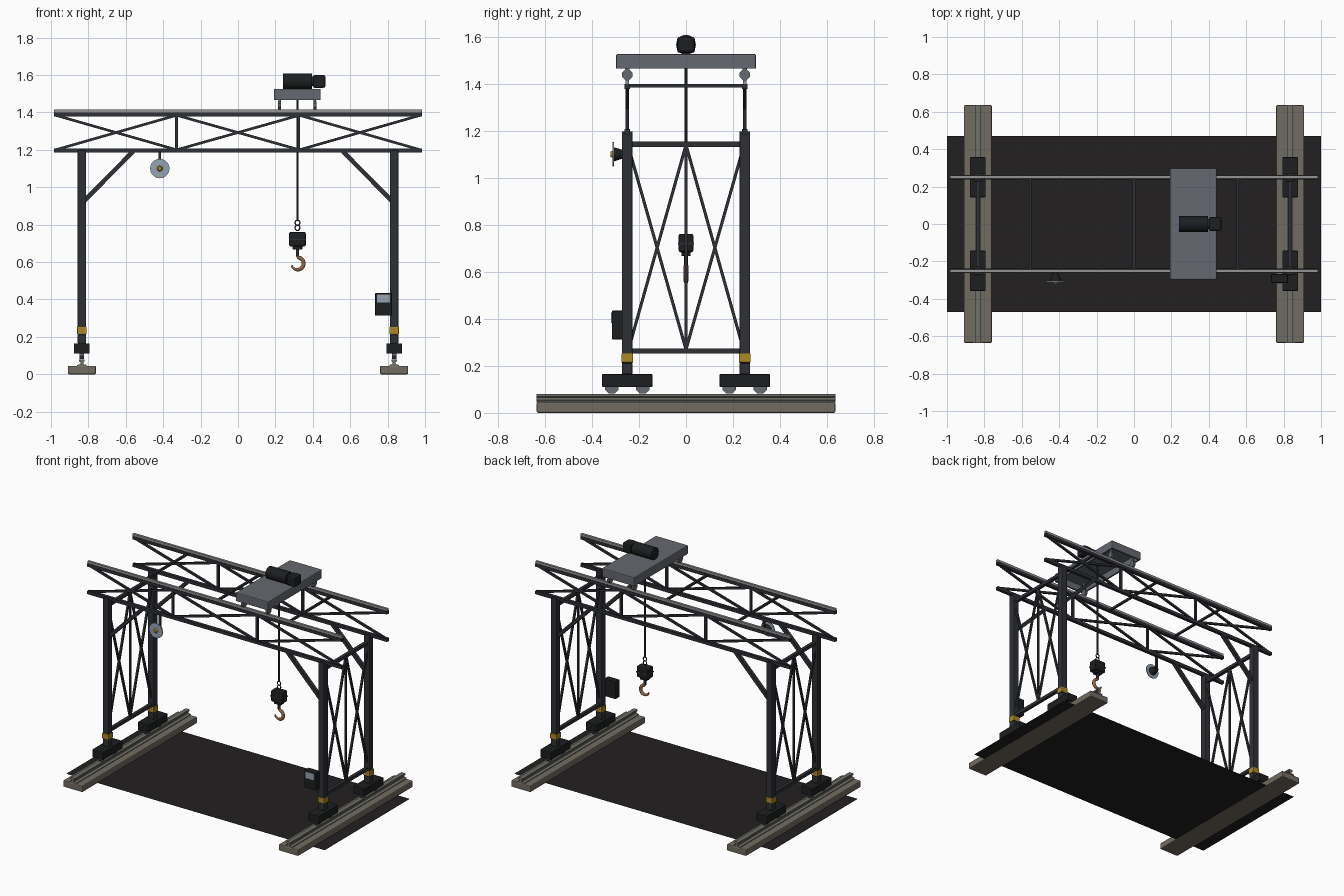
import bpy, bmesh, math
from mathutils import Vector, Matrix

if "Cube" in bpy.data.objects:
    bpy.data.objects.remove(bpy.data.objects["Cube"])

def mat(name, r, g, b):
    m = bpy.data.materials.new(name)
    m.diffuse_color = (r, g, b, 1)
    m.use_nodes = True
    m.node_tree.nodes["Principled BSDF"].inputs["Base Color"].default_value = m.diffuse_color
    return m

STEEL = mat("dark_steel", .028, .030, .036)
BLACK = mat("black_metal", .012, .013, .014)
CONC = mat("concrete", .17, .15, .12)
RAIL = mat("rail_steel", .16, .16, .14)
GREY = mat("grey_paint", .13, .14, .16)
GALV = mat("galvanised", .30, .30, .30)
YELLOW = mat("yellow_paint", .42, .25, .02)
COPPER = mat("hook_copper", .30, .13, .06)
GLASS = mat("pale_glass", .30, .37, .45)
FLOOR = mat("dark_floor", .016, .014, .015)

def finish(name, bm, m, bevel=0, smooth=False):
    bmesh.ops.recalc_face_normals(bm, faces=bm.faces)
    me = bpy.data.meshes.new(name)
    bm.to_mesh(me)
    bm.free()
    ob = bpy.data.objects.new(name, me)
    bpy.context.collection.objects.link(ob)
    me.materials.append(m)
    if bevel:
        b = ob.modifiers.new("bevel", 'BEVEL')
        b.width, b.segments = bevel, 2
    if smooth:
        bpy.ops.object.select_all(action='DESELECT')
        ob.select_set(True)
        bpy.context.view_layer.objects.active = ob
        bpy.ops.object.shade_smooth_by_angle(angle=math.radians(35))
    return ob

def box(name, x, y, z, m, bevel=0):
    """Box from (min, max) ranges."""
    bm = bmesh.new()
    c = Vector([(a + b) / 2 for a, b in (x, y, z)])
    s = [b - a for a, b in (x, y, z)]
    bmesh.ops.create_cube(bm, size=1, matrix=Matrix.Translation(c) @ Matrix.Diagonal((*s, 1)))
    return finish(name, bm, m, bevel)

def frame(p, q):
    p, q = Vector(p), Vector(q)
    d = q - p
    up = Vector((0, 1, 0)) if abs(d.normalized().y) < .9 else Vector((0, 0, 1))
    zc = d.normalized()
    xc = up.cross(zc).normalized()
    yc = zc.cross(xc)
    R = Matrix((xc, yc, zc)).transposed().to_4x4()
    return Matrix.Translation((p + q) / 2) @ R, d.length

def bar(name, p, q, w, m=STEEL, bevel=0):
    M, L = frame(p, q)
    bm = bmesh.new()
    bmesh.ops.create_cube(bm, size=1, matrix=M @ Matrix.Diagonal((w, w, L, 1)))
    return finish(name, bm, m, bevel)

def rod(name, p, q, r, m, sides=16, r2=None, turn=0, smooth=True):
    M, L = frame(p, q)
    bm = bmesh.new()
    bmesh.ops.create_cone(bm, cap_ends=True, segments=sides, radius1=r, radius2=r if r2 is None else r2,
                          depth=L, matrix=M @ Matrix.Rotation(turn, 4, 'Z'))
    return finish(name, bm, m, 0, smooth)

def extrude_y(name, pts, x0, y0, y1, m):
    """Closed x-z profile extruded along y."""
    bm = bmesh.new()
    f = bm.faces.new([bm.verts.new((x0 + x, y0, z)) for x, z in pts])
    r = bmesh.ops.extrude_face_region(bm, geom=[f])
    bmesh.ops.translate(bm, vec=(0, y1 - y0, 0), verts=[v for v in r['geom'] if isinstance(v, bmesh.types.BMVert)])
    return finish(name, bm, m)

def tube(name, pts, r, m, cyclic=False, radii=None):
    cu = bpy.data.curves.new(name, 'CURVE')
    cu.dimensions, cu.bevel_depth, cu.bevel_resolution, cu.use_fill_caps = '3D', r, 3, True
    s = cu.splines.new('POLY')
    s.points.add(len(pts) - 1)
    for i, p in enumerate(pts):
        s.points[i].co = (*p, 1)
        s.points[i].radius = radii[i] if radii else 1
    s.use_cyclic_u = cyclic
    s.use_smooth = True
    ob = bpy.data.objects.new(name, cu)
    bpy.context.collection.objects.link(ob)
    cu.materials.append(m)
    return ob

# Floor sheet
bm = bmesh.new()
bmesh.ops.create_grid(bm, size=1, matrix=Matrix.Translation((0, 0, .004)) @ Matrix.Diagonal((1, .47, 1, 1)))
finish("floor_sheet", bm, FLOOR)

LX, LY, E = .835, .25, math.pi / 8
half = [(.026, .044), (.026, .05), (.008, .054), (.008, .066), (.015, .069), (.015, .08)]
rail_profile = half + [(-x, z) for x, z in reversed(half)]

for sx, side in ((-1, "left"), (1, "right")):
    X = sx * LX
    # Ground track
    box(f"{side}_track_base", (X - .075, X + .075), (-.635, .635), (0, .045), CONC, .006)
    extrude_y(f"{side}_track_rail", rail_profile, X, -.635, .635, RAIL)
    for sy, end in ((-1, "front"), (1, "back")):
        n, Y = f"{side}_{end}", sy * LY
        # Bogie and wheels
        box(n + "_bogie", (X - .042, X + .042), (Y - .107, Y + .107), (.11, .165), BLACK, .003)
        for w, dy in enumerate((-.066, .066)):
            rod(f"{n}_bogie_wheel_{w}", (X - .012, Y + dy, .111), (X + .012, Y + dy, .111), .032, GREY, 8, turn=E, smooth=False)
        # Leg with yellow collar
        box(n + "_leg_foot", (X - .023, X + .023), (Y - .023, Y + .023), (.163, .213), STEEL, .006)
        box(n + "_leg_collar", (X - .025, X + .025), (Y - .025, Y + .025), (.215, .253), YELLOW, .002)
        box(n + "_leg", (X - .0225, X + .0225), (Y - .0225, Y + .0225), (.21, 1.198), STEEL, .004)
        # Knee brace
        bar(n + "_knee_brace", (sx * .82, Y, .93), (sx * .56, Y, 1.192), .024)
        # End frame lattice
        bar(n + "_lattice_down", (X, Y, 1.15), (X, 0, .27), .013)
        bar(n + "_lattice_up", (X, Y, .25), (X, 0, 1.14), .013)
    bar(f"{side}_frame_top_beam", (X, -LY, 1.143), (X, LY, 1.143), .022)
    bar(f"{side}_frame_bottom_beam", (X, -LY, .263), (X, LY, .263), .022)
    bar(f"{side}_frame_post", (X, 0, .263), (X, 0, 1.143), .011)

# Truss girders
for sy, end in ((-1, "front"), (1, "back")):
    Y = sy * LY
    bar(end + "_bottom_chord", (-.985, Y, 1.196), (.985, Y, 1.196), .022)
    bar(end + "_top_chord", (-.985, Y, 1.388), (.985, Y, 1.388), .022)
    box(end + "_trolley_rail", (-.985, .985), (Y - .008, Y + .008), (1.399, 1.415), GALV)
    nodes = (-.975, -.328, .328, .975)
    for i in range(3):
        a, b = nodes[i], nodes[i + 1]
        bar(f"{end}_truss_rise_{i}", (a, Y, 1.2), (b, Y, 1.385), .014)
        bar(f"{end}_truss_fall_{i}", (a, Y, 1.385), (b, Y, 1.2), .014)
    for i, x in enumerate((-.328, .325)):
        bar(f"{end}_truss_post_{i}", (x, Y, 1.196), (x, Y, 1.388), .015)
for i, x in enumerate((-.555, 0, .555)):
    bar(f"girder_tie_{i}", (x, -LY, 1.391), (x, LY, 1.391), .014)

# Trolley: tray open underneath, with wheels
bm = bmesh.new()
bmesh.ops.create_cube(bm, size=1, matrix=Matrix.Translation((.317, 0, 1.496)) @ Matrix.Diagonal((.25, .596, .06, 1)))
bmesh.ops.delete(bm, geom=[f for f in bm.faces if f.calc_center_median().z < 1.47], context='FACES')
tray = finish("trolley_tray", bm, GREY, .006)
s = tray.modifiers.new("wall", 'SOLIDIFY')
s.thickness = .012
for i, x in enumerate((.223, .411)):
    for j, y in enumerate((-LY, LY)):
        rod(f"trolley_wheel_{i}{j}", (x - .008, y, 1.438), (x + .008, y, 1.438), .024, GREY, 8, turn=E, smooth=False)
        box(f"trolley_axle_box_{i}{j}", (x - .006, x + .006), (y - .01, y + .01), (1.44, 1.515), GREY)

# Hoist drum and motor
rod("hoist_drum", (.24, 0, 1.566), (.395, 0, 1.566), .042, BLACK, 20)
rod("hoist_coupling", (.39, 0, 1.566), (.405, 0, 1.566), .026, STEEL)
box("hoist_motor", (.4, .468), (-.038, .038), (1.531, 1.6), BLACK, .012)

# Rope, links and hook block
HX = .318
rod("hoist_rope", (HX, 0, .82), (HX, 0, 1.53), .006, STEEL, 8)
for i, z in enumerate((.81, .783)):
    ring = [(HX + .013 * math.cos(t * math.pi / 8), 0, z + .014 * math.sin(t * math.pi / 8)) for t in range(16)]
    tube(f"rope_link_{i}", ring, .0035, STEEL, True)
box("hook_block", (HX - .045, HX + .045), (-.032, .032), (.683, .762), BLACK, .01)
box("hook_block_band", (HX - .046, HX + .046), (-.033, .033), (.717, .724), STEEL)
box("hook_block_neck", (HX - .026, HX + .026), (-.02, .02), (.667, .69), BLACK, .004)
rod("hook_shank", (HX, 0, .63), (HX, 0, .675), .009, STEEL, 12)

# Hook: tapered round sweep
pts, rad = [(HX, 0, .645), (HX + .001, 0, .63)], [.75, .8]
for i in range(15):
    t = math.radians(75 - i * 17)
    pts.append((HX + .033 * math.cos(t), 0, .592 + .033 * math.sin(t)))
    rad.append(1.05 - .6 * max(0, i - 8) / 6)
tube("hook", pts, .0105, COPPER, radii=rad)

# Work lamp under the front girder
WX, WZ = -.418, 1.1
box("lamp_hanger", (WX - .007, WX + .007), (-.272, -.258), (1.1, 1.19), STEEL)
rod("lamp_body", (WX, -.262, WZ), (WX, -.306, WZ), .016, BLACK, 16, .03)
rod("lamp_reflector", (WX, -.306, WZ), (WX, -.312, WZ), .052, GLASS, 20)
rod("lamp_bulb", (WX, -.311, WZ), (WX, -.322, WZ), .016, YELLOW, 12, .01)

# Control box on the right front leg
box("control_box", (.733, .823), (-.315, -.268), (.313, .435), BLACK, .004)
box("control_panel", (.744, .812), (-.319, -.312), (.383, .428), GLASS, .001)
